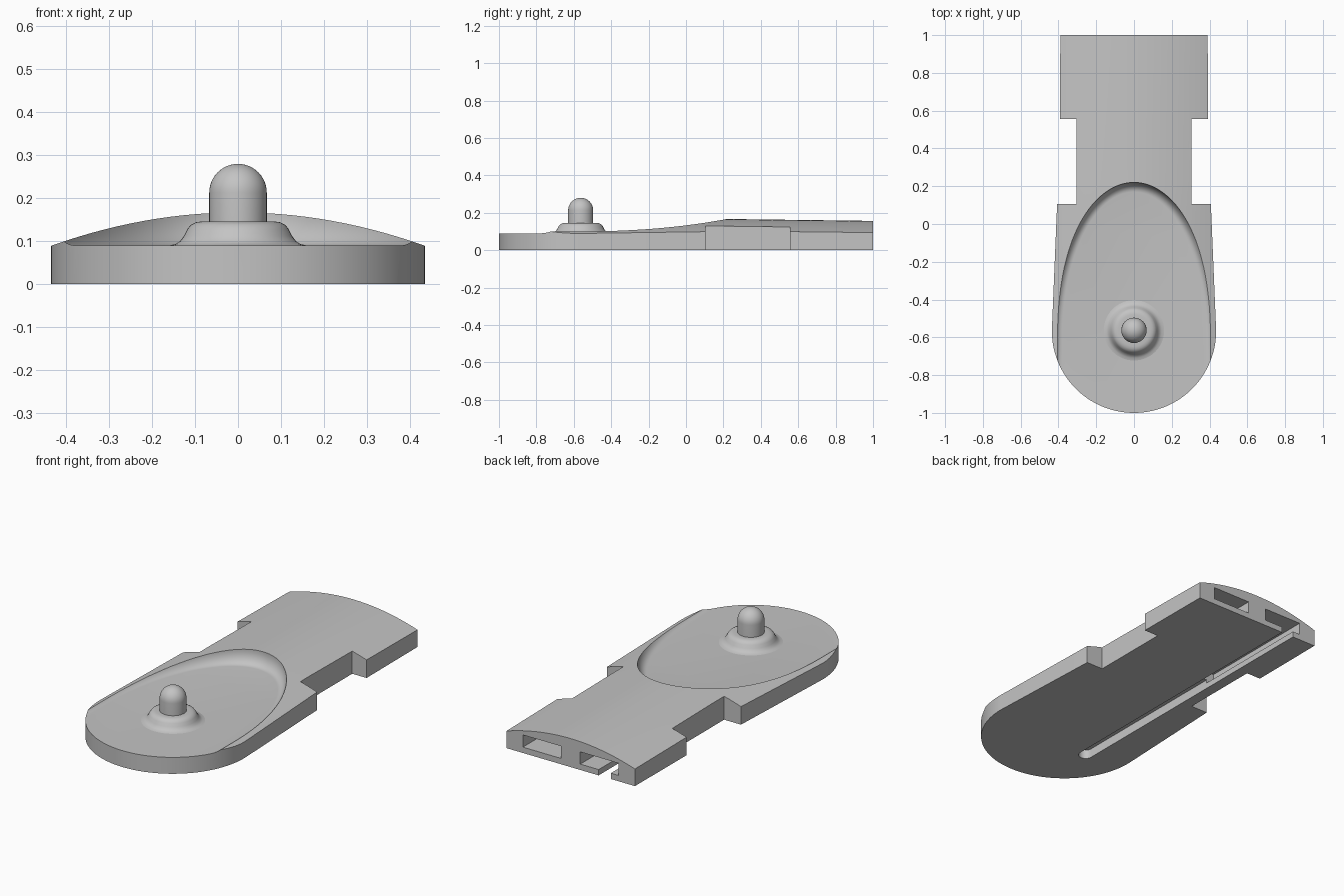
import bpy, bmesh, math

if "Cube" in bpy.data.objects:
    bpy.data.objects.remove(bpy.data.objects["Cube"], do_unlink=True)

grey = bpy.data.materials.new("plain grey")
grey.use_nodes = True
grey.diffuse_color = (0.55, 0.55, 0.55, 1)
grey.node_tree.nodes["Principled BSDF"].inputs["Base Color"].default_value = grey.diffuse_color


def loft(name, loops):
    """Closed solid through a list of equal-length point loops."""
    bm = bmesh.new()
    rings = [[bm.verts.new(p) for p in loop] for loop in loops]
    n = len(rings[0])
    for a, b in zip(rings, rings[1:]):
        for i in range(n):
            j = (i + 1) % n
            bm.faces.new((a[i], a[j], b[j], b[i]))
    bm.faces.new(rings[0][::-1])
    bm.faces.new(rings[-1])
    bmesh.ops.recalc_face_normals(bm, faces=bm.faces[:])
    mesh = bpy.data.meshes.new(name)
    bm.to_mesh(mesh)
    bm.free()
    mesh.materials.append(grey)
    obj = bpy.data.objects.new(name, mesh)
    bpy.context.collection.objects.link(obj)
    return obj


def prism(name, outline, z0, z1):
    return loft(name, [[(x, y, z) for x, y in outline] for z in (z0, z1)])


def arc(cx, cy, rx, ry, a0, a1, n):
    angles = [math.radians(a0 + (a1 - a0) * i / n) for i in range(n + 1)]
    return [(cx + rx * math.cos(a), cy + ry * math.sin(a)) for a in angles]


def activate(obj):
    bpy.ops.object.select_all(action='DESELECT')
    obj.select_set(True)
    bpy.context.view_layer.objects.active = obj


def boolean(target, tool, operation):
    mod = target.modifiers.new("cut", 'BOOLEAN')
    mod.operation = operation
    mod.solver = 'EXACT'
    mod.object = tool
    activate(target)
    bpy.ops.object.modifier_apply(modifier=mod.name)
    bpy.data.objects.remove(tool, do_unlink=True)


# Body outline: round front, waisted tail
side = [(0.407, 0.105), (0.305, 0.105), (0.305, 0.555), (0.392, 0.555), (0.39, 1)]
outline = arc(0, -0.565, 0.435, 0.435, 180, 360, 56) + side
outline += [(-x, y) for x, y in reversed(side)]
body = prism("body", outline, 0, 0.3)

# Crowned upper surface, sloping down slightly to the rear
crown = []
for y, top in ((-1.3, 0.167), (0.2, 0.167), (1.2, 0.154)):
    xs = [-0.5 + i / 32 for i in range(33)]
    section = [(x, y, top - 0.077 * (x / 0.433) ** 2) for x in xs]
    crown.append(section + [(0.5, y, -0.1), (-0.5, y, -0.1)])
boolean(body, loft("crown_cutter", crown), 'INTERSECT')

# Dished recess with a filleted wall
floor, inset, rise = 0.09, 0.05, 0.07
dish = []
for i in range(9):
    t = math.radians(90 * i / 8)
    d, z = inset * (1 - math.sin(t)), floor + rise * (1 - math.cos(t))
    a = 0.43 - d
    dish.append([(x, y, z) for x, y in
                 arc(0, -0.6, a, 0.82 - d, 0, 180, 64) + [(-a, -1.3), (a, -1.3)]])
dish.append([(x, y, 0.4) for x, y, z in dish[-1]])
boolean(body, loft("dish_cutter", dish), 'DIFFERENCE')

# Twin pockets in the rear end
for s in (-1, 1):
    pocket = [(s * 0.058, 0.3), (s * 0.29, 0.3), (s * 0.29, 1.1), (s * 0.058, 1.1)]
    boolean(body, prism("pocket_cutter", pocket, 0.032, 0.099), 'DIFFERENCE')

# Long slot along the underside
slot = arc(-0.207, -0.64, 0.037, 0.037, 180, 360, 12) + [(-0.17, 1.1), (-0.244, 1.1)]
boolean(body, prism("slot_cutter", slot, -0.1, 0.05), 'DIFFERENCE')

# Round-topped post on a flared foot
profile = [(0.165, 0.08), (0.16, 0.09), (0.146, 0.093), (0.135, 0.1), (0.126, 0.112),
           (0.118, 0.128), (0.11, 0.138), (0.098, 0.144), (0.085, 0.146), (0.067, 0.146)]
profile += arc(0, 0.213, 0.067, 0.067, 0, 88, 12)
post = loft("post", [[(x, y, z) for x, y in arc(0, -0.563, r, r, 0, 352.5, 47)]
                     for r, z in profile])

for obj in (body, post):
    activate(obj)
    bpy.ops.object.shade_smooth_by_angle(angle=math.radians(30))
